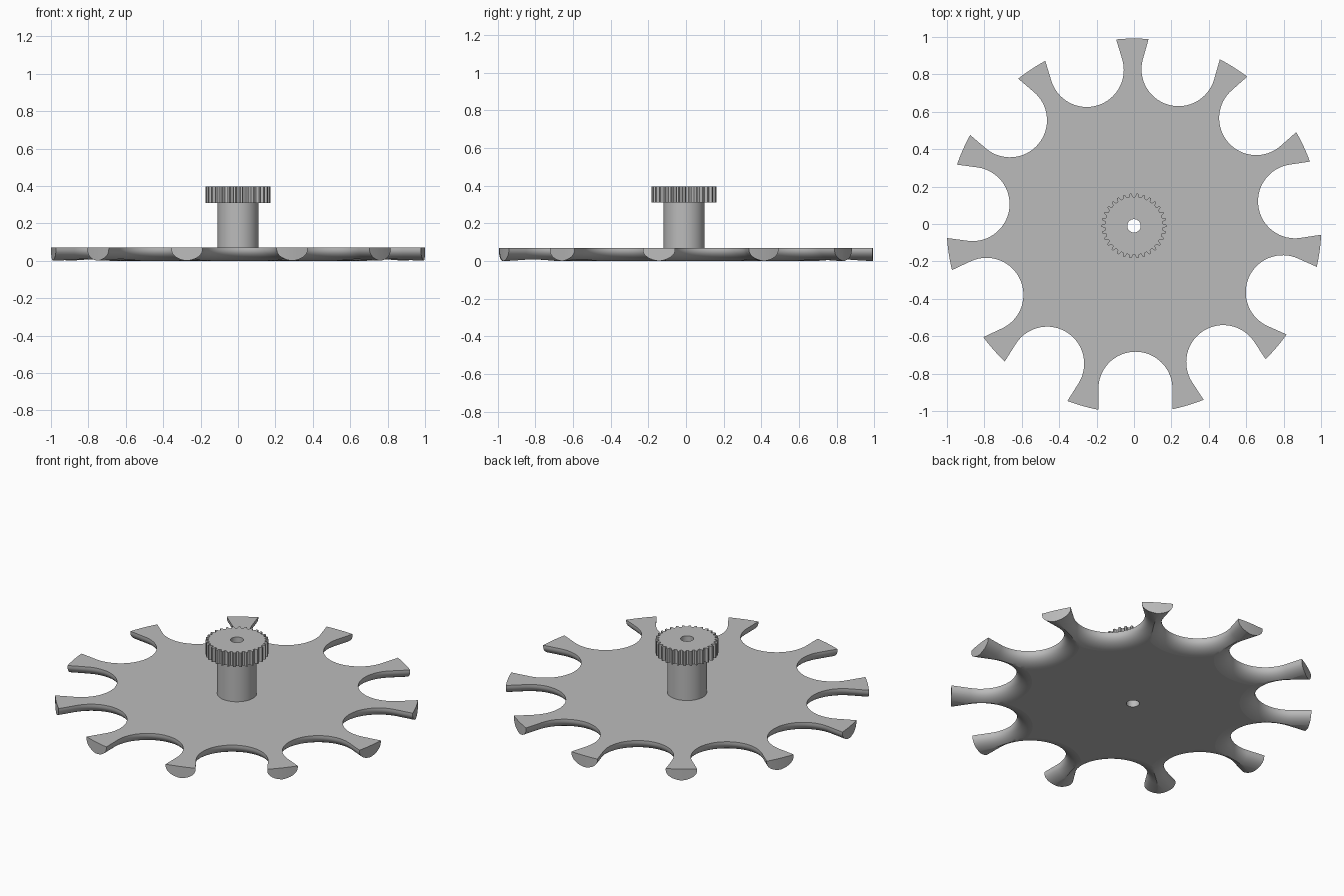
import bpy, bmesh, math
from math import sin, cos, pi, radians
from mathutils import Matrix

old = bpy.data.objects.get("Cube")
if old:
    bpy.data.objects.remove(old, do_unlink=True)

CENTRE = (0, -0.01, 0)
SLOTS = 11
SLOT_R, SLOT_D = 0.198, 0.871      # slot radius and distance from the axis
THICK, FLARE, ROUND_H = 0.07, 0.1, 0.06

grey = bpy.data.materials.new("light_grey")
grey.use_nodes = True
colour = (0.5, 0.5, 0.5, 1)
grey.diffuse_color = colour
grey.node_tree.nodes["Principled BSDF"].inputs["Base Color"].default_value = colour


def loft(name, rings):
    """Closed solid through rings of equal point count, lowest ring first."""
    bm = bmesh.new()
    rows = [[bm.verts.new(p) for p in ring] for ring in rings]
    n = len(rows[0])
    for low, high in zip(rows, rows[1:]):
        for i in range(n):
            j = (i + 1) % n
            bm.faces.new((low[i], low[j], high[j], high[i]))
    bm.faces.new(rows[0][::-1])
    bm.faces.new(rows[-1])
    bmesh.ops.recalc_face_normals(bm, faces=bm.faces)
    mesh = bpy.data.meshes.new(name)
    bm.to_mesh(mesh)
    bm.free()
    obj = bpy.data.objects.new(name, mesh)
    bpy.context.collection.objects.link(obj)
    return obj


def prism(name, outline, z0, z1):
    return loft(name, [[(x, y, z) for x, y in outline] for z in (z0, z1)])


def circle(r, n):
    return [(r * cos(2 * pi * i / n), r * sin(2 * pi * i / n)) for i in range(n)]


def apply_modifiers(obj):
    graph = bpy.context.evaluated_depsgraph_get()
    obj.data = bpy.data.meshes.new_from_object(obj.evaluated_get(graph))
    obj.modifiers.clear()


def cut(obj, cutter):
    mod = obj.modifiers.new("cut", "BOOLEAN")
    mod.operation, mod.solver, mod.object = "DIFFERENCE", "EXACT", cutter
    bpy.context.view_layer.update()
    apply_modifiers(obj)


def slot_ring(inset, z):
    """U-shaped outline opening outward along +x."""
    r = SLOT_R + inset
    arc = [radians(90 + 180 * i / 32) for i in range(33)]
    pts = [(SLOT_D + r * cos(a), r * sin(a), z) for a in arc]
    return pts + [(1.3, -r, z), (1.3, r, z)]


# Slotted plate, each slot rounded out towards the underside
plate = prism("slotted_plate", circle(1.0015, 240), 0, THICK)
steps = [radians(90 * i / 10) for i in range(11)]
rings = [slot_ring(FLARE * (1 - sin(a)), ROUND_H * (1 - cos(a)) - 0.0007) for a in steps]
rings.insert(0, slot_ring(FLARE, -0.05))
rings.append(slot_ring(0, 0.2))
slot = loft("slot_cutter", rings)
slot.hide_render = True
for k in range(SLOTS):
    slot.matrix_world = Matrix.Rotation(radians(-89.5) + 2 * pi * k / SLOTS, 4, "Z")
    cut(plate, slot)

# Shaft
shaft = prism("shaft", circle(0.109, 64), 0.065, 0.312)

# Small gear on top
TEETH = 30
tooth = [(-0.32, 0.155), (-0.14, 0.173), (0.14, 0.173), (0.32, 0.155)]
outline = []
for t in range(TEETH):
    for offset, r in tooth:
        a = 2 * pi * (t + offset) / TEETH
        outline.append((r * cos(a), r * sin(a)))
gear = prism("small_gear", outline, 0.31, 0.396)

# Bore through every part
bore = prism("bore_cutter", circle(0.036, 32), -0.2, 0.6)
bore.hide_render = True
parts = [plate, shaft, gear]
for part in parts:
    cut(part, bore)
for cutter in (slot, bore):
    bpy.data.objects.remove(cutter, do_unlink=True)

# Finish: material, placement and shading
bpy.ops.object.select_all(action="DESELECT")
for part in parts:
    part.data.materials.clear()
    part.data.materials.append(grey)
    part.location = CENTRE
    part.select_set(True)
bpy.context.view_layer.objects.active = plate
bpy.ops.object.shade_smooth_by_angle(angle=radians(28))
for part in parts:
    weighted = part.modifiers.new("weighted_normals", "WEIGHTED_NORMAL")
    weighted.keep_sharp = True
